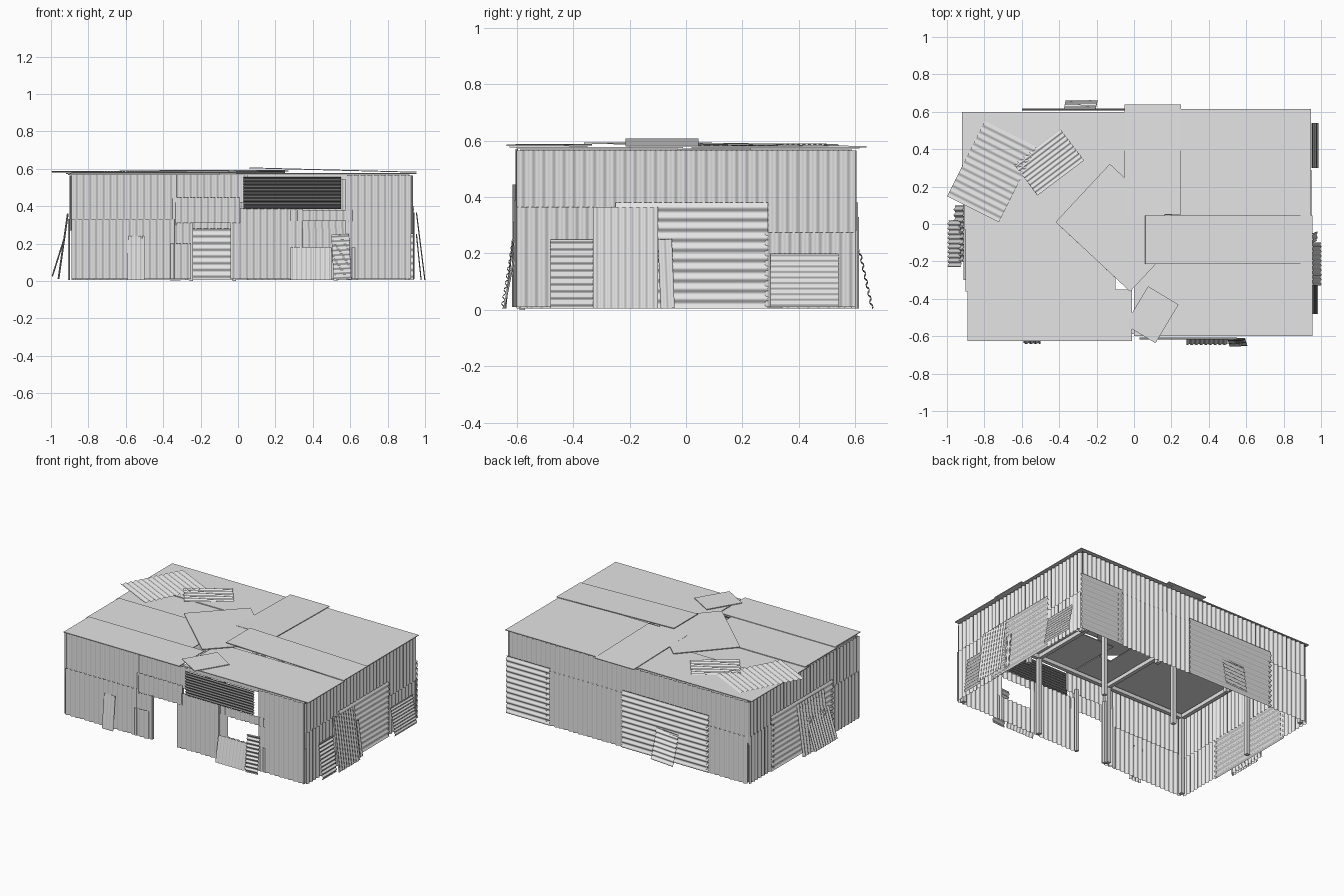
import bpy, bmesh, math
from mathutils import Matrix, Vector

old = bpy.data.objects.get("Cube")
if old:
    bpy.data.objects.remove(old, do_unlink=True)


def material(name, value):
    m = bpy.data.materials.new(name)
    m.use_nodes = True
    col = (value, value, value, 1)
    m.diffuse_color = col
    m.node_tree.nodes["Principled BSDF"].inputs["Base Color"].default_value = col
    return m


STEEL = material("pale_steel", 0.78)
DARK = material("dark_steel", 0.22)


def make_object(name, bm, matrix, mat):
    me = bpy.data.meshes.new(name)
    bm.to_mesh(me)
    bm.free()
    me.materials.append(mat)
    ob = bpy.data.objects.new(name, me)
    ob.matrix_world = matrix
    bpy.context.collection.objects.link(ob)
    return ob


def corrugated(name, w, h, matrix, ridge="v", pitch=0.036, amp=0.005, mat=STEEL):
    """Sine-profile sheet in local XZ, centred, rippling along local Y."""
    bm = bmesh.new()
    run, length = (w, h) if ridge == "v" else (h, w)
    n = max(6, round(run / pitch * 8))
    prev = None
    for i in range(n + 1):
        s = run * (i / n - 0.5)
        y = amp * math.sin(math.tau * s / pitch)
        ends = [(s, y, e) if ridge == "v" else (e, y, s) for e in (-length / 2, length / 2)]
        pair = [bm.verts.new(p) for p in ends]
        if prev:
            f = bm.faces.new((prev[0], pair[0], pair[1], prev[1]))
            f.smooth = True
        prev = pair
    bmesh.ops.recalc_face_normals(bm, faces=bm.faces)
    return make_object(name, bm, matrix, mat)


def box(name, centre, size, rot=(0, 0, 0), mat=STEEL):
    bm = bmesh.new()
    bmesh.ops.create_cube(bm, size=1)
    bmesh.ops.scale(bm, vec=size, verts=bm.verts)
    turn = Matrix.Rotation(rot[2], 4, "Z") @ Matrix.Rotation(rot[1], 4, "Y") @ Matrix.Rotation(rot[0], 4, "X")
    return make_object(name, bm, Matrix.Translation(centre) @ turn, mat)


# Each wall: quarter turns about z, distance from centre
SIDES = {"front": (0, 0.6), "right": (1, 0.93), "back": (2, 0.6), "left": (3, 0.895)}


def wall(side, name, a0, a1, z0, z1, out=0.0, ridge="v", lean=0.0, roll=0.0, **kw):
    """Sheet on a wall from a0 to a1 (world x or y), its foot pushed out by lean."""
    turns, dist = SIDES[side]
    sign = 1 if turns < 2 else -1
    h = z1 - z0
    base = Matrix.Rotation(turns * math.pi / 2, 4, "Z")
    local = Matrix.Translation((sign * (a0 + a1) / 2, -dist - out - lean / 2, (z0 + z1) / 2))
    tilt = Matrix.Rotation(-math.atan2(lean, h), 4, "X") @ Matrix.Rotation(roll, 4, "Y")
    corrugated(f"{side}_{name}", a1 - a0, math.hypot(h, lean), base @ local @ tilt, ridge, **kw)


# Front wall, with doorway and window left open
wall("front", "upper_left_sheet", -0.89, -0.33, 0.30, 0.57)
wall("front", "lower_left_sheet", -0.89, -0.34, 0.01, 0.33, 0.01)
wall("front", "door_side_sheet", -0.35, -0.24, 0.01, 0.44)
wall("front", "door_side_patch", -0.36, -0.25, 0.01, 0.20, 0.012)
wall("front", "door_head_sheet", -0.33, 0.01, 0.31, 0.445, 0.01)
wall("front", "upper_middle_sheet", -0.34, 0.05, 0.42, 0.57)
wall("front", "lower_middle_sheet", -0.04, 0.28, 0.01, 0.39, 0.005)
wall("front", "window_side_sheet", 0.27, 0.345, 0.01, 0.385)
wall("front", "window_head_sheet", 0.28, 0.63, 0.32, 0.38)
wall("front", "window_sill_sheet", 0.34, 0.63, 0.01, 0.18)
wall("front", "right_sheet", 0.575, 0.925, 0.01, 0.565)
wall("front", "upper_vent_sheet", 0.03, 0.55, 0.385, 0.555, 0.012, "h", pitch=0.018, mat=DARK)
wall("front", "leaning_sheet_a", 0.28, 0.50, 0.005, 0.18, 0.01, lean=0.035, pitch=0.025, amp=0.003)
wall("front", "leaning_sheet_b", 0.505, 0.60, 0.005, 0.25, 0.012, "h", lean=0.04, roll=-0.05, pitch=0.025)
wall("front", "leaning_sheet_c", -0.59, -0.50, 0.005, 0.24, 0.015, lean=0.025, pitch=0.025, amp=0.003)

# Right wall
wall("right", "upper_sheet", -0.6, 0.6, 0.25, 0.565)
wall("right", "lower_front_sheet", -0.6, -0.1, 0.01, 0.365, 0.01)
wall("right", "wide_sheet", -0.25, 0.29, 0.005, 0.38, 0.014, "h")
wall("right", "lower_back_sheet", 0.28, 0.6, 0.01, 0.275, 0.01)
wall("right", "leaning_sheet_a", -0.48, -0.325, 0.005, 0.25, 0.02, "h", lean=0.03, pitch=0.025)
wall("right", "leaning_sheet_b", -0.33, -0.10, 0.005, 0.365, 0.024, lean=0.045, pitch=0.025, amp=0.003)
wall("right", "leaning_sheet_c", -0.095, -0.045, 0.005, 0.25, 0.024, lean=0.025, roll=-0.04, pitch=0.025, amp=0.003)
wall("right", "leaning_sheet_d", 0.30, 0.54, 0.01, 0.20, 0.02, "h", lean=0.035, pitch=0.02, amp=0.003)

# Back wall
wall("back", "upper_sheet", -0.89, 0.925, 0.28, 0.565)
wall("back", "lower_left_sheet", 0.05, 0.64, 0.005, 0.38, 0.005)
wall("back", "corner_sheet", 0.61, 0.94, 0.005, 0.40, 0.01, "h")
wall("back", "wide_sheet", -0.60, 0.06, 0.005, 0.40, 0.012, "h")
wall("back", "lower_right_sheet", -0.89, -0.58, 0.005, 0.33, 0.008)
wall("back", "leaning_sheet", -0.37, -0.20, 0.005, 0.21, 0.015, "h", lean=0.045, roll=0.05, pitch=0.03)

# Left wall
wall("left", "upper_sheet", -0.6, 0.6, 0.27, 0.565)
wall("left", "lower_back_sheet", 0.34, 0.6, 0.005, 0.33, 0.008)
wall("left", "wide_sheet", -0.30, 0.37, 0.005, 0.38, 0.012, "h")
wall("left", "lower_front_sheet", -0.6, -0.28, 0.005, 0.33, 0.008)
wall("left", "leaning_sheet_a", -0.20, 0.10, 0.01, 0.36, 0.015, lean=0.05, pitch=0.03)
wall("left", "leaning_sheet_b", -0.23, 0.02, 0.025, 0.24, 0.03, lean=0.068, pitch=0.025, amp=0.004)


# Flat roof plates, given by their edges, height and slope along x and y
def roof(name, x0, x1, y0, y1, z, slope_x=0.0, slope_y=0.0):
    box(name, ((x0 + x1) / 2, (y0 + y1) / 2, z), (x1 - x0, y1 - y0, 0.005), (slope_y, slope_x, 0))


roof("roof_left_back", -0.92, 0.0, 0.22, 0.60, 0.575)
roof("roof_left_middle", -0.91, -0.1, -0.03, 0.23, 0.570)
roof("roof_left_inner", -0.90, -0.1, -0.36, -0.01, 0.575)
roof("roof_left_front", -0.89, -0.01, -0.625, -0.35, 0.579)
roof("roof_right_back", 0.20, 0.945, 0.02, 0.615, 0.575)
roof("roof_back_strip", -0.05, 0.25, 0.05, 0.64, 0.584, 0, -0.02)
roof("roof_right_front", 0.0, 0.955, -0.60, -0.20, 0.575)
roof("roof_raised_strip", 0.06, 0.955, -0.215, 0.045, 0.593, 0.026)

# Loose sheets lying on the roof
box("loose_plate_large", (-0.075, -0.02, 0.589), (0.425, 0.545, 0.005), (0, 0.01, math.radians(47)))
box("loose_plate_small", (0.095, -0.485, 0.585), (0.19, 0.24, 0.005), (0, 0.01, math.radians(-31)))


def loose_sheet(name, centre, w, h, angle, ridge, pitch):
    lay = Matrix.Rotation(math.radians(angle), 4, "Z") @ Matrix.Rotation(-math.pi / 2, 4, "X")
    corrugated(name, w, h, Matrix.Translation(centre) @ lay, ridge, pitch, 0.004)


loose_sheet("loose_ridged_large", (-0.76, 0.28, 0.584), 0.31, 0.45, -26.6, "h", 0.036)
loose_sheet("loose_ridged_small", (-0.455, 0.33, 0.586), 0.31, 0.21, 37, "h", 0.024)

# Timber frame inside
POST = 0.026
for x in (-0.87, -0.27, 0.29, 0.905):
    box("ridge_post", (x, 0.06, 0.285), (POST, POST, 0.56))
    box("cross_beam", (x, 0, 0.555), (POST, 1.16, POST))
    for y in (-0.575, 0.575):
        box("wall_post", (x, y, 0.285), (POST, POST, 0.56))
for y in (-0.575, 0.06, 0.575):
    box("long_beam", (0.015, y, 0.555), (1.78, POST, POST))
for x in (-0.25, -0.02):
    box("door_post", (x, -0.58, 0.22), (0.02, 0.02, 0.44))
